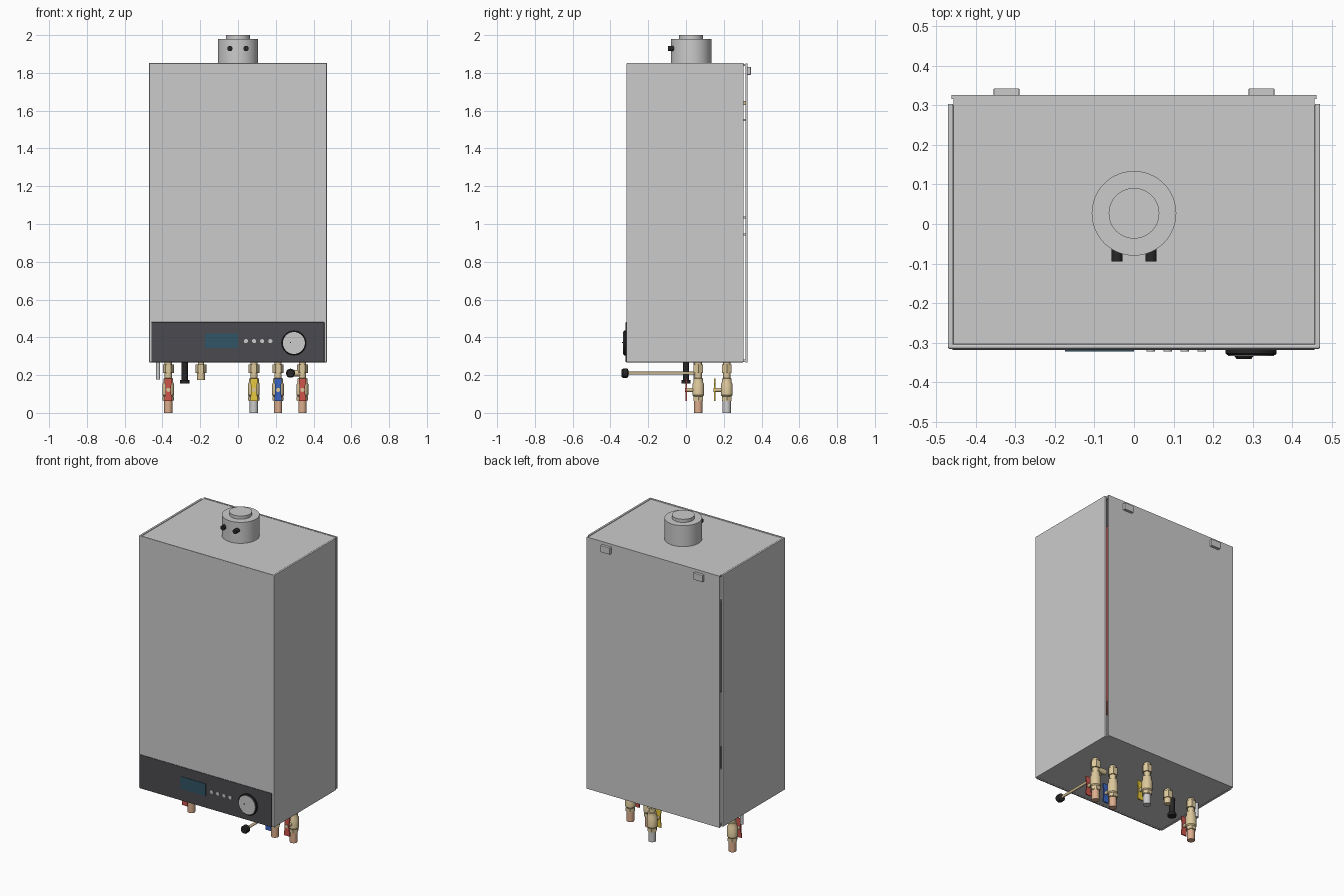
import bpy, bmesh, math
from mathutils import Vector

if "Cube" in bpy.data.objects:
    bpy.data.objects.remove(bpy.data.objects["Cube"])


def mat(name, *rgb):
    m = bpy.data.materials.new(name)
    m.diffuse_color = (*rgb, 1)
    m.use_nodes = True
    m.node_tree.nodes["Principled BSDF"].inputs["Base Color"].default_value = m.diffuse_color
    return m


DARK = mat("dark_panel", 0.07, 0.07, 0.08)
BLACK = mat("black_plastic", 0.02, 0.02, 0.02)
SCREEN = mat("screen_blue", 0.03, 0.09, 0.13)
BRASS = mat("brass", 0.72, 0.58, 0.33)
COPPER = mat("copper", 0.72, 0.42, 0.27)
RED = mat("red", 0.62, 0.09, 0.07)
BLUE = mat("blue", 0.04, 0.13, 0.55)
YELLOW = mat("yellow", 0.8, 0.58, 0.05)


def finish(name, bm, material, smooth=False):
    bmesh.ops.recalc_face_normals(bm, faces=bm.faces)
    me = bpy.data.meshes.new(name)
    bm.to_mesh(me)
    bm.free()
    ob = bpy.data.objects.new(name, me)
    bpy.context.collection.objects.link(ob)
    if material:
        me.materials.append(material)
    if smooth:
        bpy.context.view_layer.objects.active = ob
        bpy.ops.object.select_all(action='DESELECT')
        ob.select_set(True)
        bpy.ops.object.shade_smooth_by_angle(angle=math.radians(35))
    return ob


def box(name, x, y, z, material=None, bevel=0):
    """Box from (min, max) ranges."""
    bm = bmesh.new()
    bmesh.ops.create_cube(bm, size=1)
    for v in bm.verts:
        v.co = [(r[0] + r[1]) / 2 + c * (r[1] - r[0]) for r, c in zip((x, y, z), v.co)]
    ob = finish(name, bm, material)
    if bevel:
        b = ob.modifiers.new("bevel", 'BEVEL')
        b.width, b.segments = bevel, 2
    return ob


def lathe(name, base, axis, profile, material=None, sides=32):
    """Closed turned solid: profile is (radius, distance along axis)."""
    bm = bmesh.new()
    q = Vector((0, 0, 1)).rotation_difference(Vector(axis))
    rings = []
    for r, h in profile:
        rings.append([bm.verts.new(Vector(base) + q @ Vector((
            r * math.cos(2 * math.pi * i / sides), r * math.sin(2 * math.pi * i / sides), h)))
            for i in range(sides)])
    for a, b in zip(rings, rings[1:]):
        for i in range(sides):
            j = (i + 1) % sides
            bm.faces.new((a[i], a[j], b[j], b[i]))
    bm.faces.new(rings[0])
    bm.faces.new(rings[-1])
    return finish(name, bm, material, sides > 8)


def cyl(name, base, axis, r, length, material=None, sides=32):
    return lathe(name, base, axis, [(r, 0), (r, length)], material, sides)


UP, FRONT, RIGHT = (0, 0, 1), (0, -1, 0), (1, 0, 0)

# Casing: plates with an open slit at the back of each side
box("front_cover", (-0.471, 0.471), (-0.316, -0.303), (0.268, 1.852), bevel=0.005)
for s, side in ((-1, "left"), (1, "right")):
    box(side + "_side_panel", sorted((s * 0.457, s * 0.471)), (-0.312, 0.304), (0.268, 1.852), bevel=0.003)
    box(side + "_wall_hook", sorted((s * 0.29, s * 0.355)), (0.322, 0.343), (1.79, 1.832), bevel=0.002)
box("top_plate", (-0.457, 0.457), (-0.304, 0.32), (1.836, 1.848))
box("bottom_plate", (-0.457, 0.457), (-0.304, 0.32), (0.27, 0.282))
box("back_plate", (-0.462, 0.462), (0.316, 0.326), (0.268, 1.85))

# Control panel
box("control_panel", (-0.459, 0.457), (-0.319, -0.312), (0.268, 0.48), DARK, 0.002)
box("display", (-0.174, 0.0), (-0.322, -0.317), (0.343, 0.42), SCREEN)
for i in range(4):
    cyl("button_%d" % (i + 1), (0.042 + i * 0.043, -0.317, 0.38), FRONT, 0.011, 0.006)
lathe("knob_ring", (0.296, -0.317, 0.37), FRONT, [(0.065, 0), (0.065, 0.01), (0.061, 0.014)], BLACK, 48)
cyl("knob_face", (0.296, -0.328, 0.37), FRONT, 0.058, 0.006, sides=48)
box("knob_pointer", (0.276, 0.28), (-0.338, -0.331), (0.37, 0.376), BLACK)

# Flue adaptor with two test plugs
lathe("flue_adaptor", (0, 0.027, 1.846), UP, [(0.107, 0), (0.107, 0.134), (0.064, 0.134), (0.064, 0.154)], sides=48)
for s, side in ((-1, "left"), (1, "right")):
    cyl(side + "_test_plug", (s * 0.043, -0.06, 1.929), FRONT, 0.014, 0.035, BLACK, 20)


# Isolation valves: pipe tail, turned body, hex nuts, lever
def valve(name, x, y, pipe, colour):
    cyl(name + "_pipe", (x, y, 0), UP, 0.022, 0.08, pipe, 24)
    lathe(name + "_body", (x, y, 0.062), UP,
          [(0.025, 0), (0.025, 0.025), (0.031, 0.032), (0.031, 0.09), (0.026, 0.1),
           (0.026, 0.12), (0.019, 0.122), (0.019, 0.215)], BRASS, 24)
    cyl(name + "_lower_nut", (x, y, 0.066), UP, 0.03, 0.02, BRASS, 6)
    cyl(name + "_upper_nut", (x, y, 0.21), UP, 0.029, 0.045, BRASS, 6)
    cyl(name + "_stem", (x, y - 0.02, 0.122), FRONT, 0.011, 0.05, BRASS, 16)
    bm = bmesh.new()
    outline = [(-0.019, -0.06), (0.019, -0.06), (0.019, -0.035), (0.015, -0.025), (0.015, 0.025),
               (0.019, 0.035), (0.019, 0.06), (-0.019, 0.06), (-0.019, 0.035), (-0.015, 0.025),
               (-0.015, -0.025), (-0.019, -0.035)]
    face = bm.faces.new([bm.verts.new((x + u, y - 0.06, 0.122 + w)) for u, w in outline])
    new = bmesh.ops.extrude_face_region(bm, geom=[face])["geom"]
    bmesh.ops.translate(bm, verts=[v for v in new if isinstance(v, bmesh.types.BMVert)], vec=(0, -0.007, 0))
    finish(name + "_lever", bm, colour)


valve("heating_flow_valve", -0.369, 0.065, COPPER, RED)
valve("gas_valve", 0.084, 0.216, None, YELLOW)
valve("cold_water_valve", 0.212, 0.065, COPPER, BLUE)
valve("heating_return_valve", 0.341, 0.065, COPPER, RED)

# Hot water outlet stub, drain and relief pipes
lathe("outlet_stub", (-0.196, 0.065, 0.175), UP,
      [(0.02, 0), (0.02, 0.04), (0.017, 0.04), (0.017, 0.1)], BRASS, 24)
cyl("outlet_nut", (-0.196, 0.065, 0.21), UP, 0.029, 0.045, BRASS, 6)
lathe("condensate_drain", (-0.282, 0.0, 0.155), UP,
      [(0.025, 0), (0.025, 0.018), (0.017, 0.02), (0.017, 0.12)], BLACK, 24)
cyl("relief_pipe", (-0.423, 0.05, 0.178), UP, 0.011, 0.1, sides=20)

# Filling loop control rod
cyl("fill_rod", (0.278, 0.075, 0.21), FRONT, 0.008, 0.39, BRASS, 16)
cyl("fill_branch", (0.27, 0.065, 0.21), RIGHT, 0.017, 0.07, BRASS, 20)
lathe("fill_knob", (0.278, -0.304, 0.21), FRONT,
      [(0.014, 0), (0.024, 0.006), (0.024, 0.03), (0.019, 0.037)], BLACK, 24)

# Internals glimpsed through the rear slits
box("expansion_vessel", (0.08, 0.4), (0.1, 0.26), (0.55, 1.72), RED, 0.03)
for i, z in enumerate((0.945, 1.035, 1.55)):
    box("vessel_bracket_%d" % (i + 1), (0.1, 0.38), (0.25, 0.318), (z - 0.006, z + 0.006))
box("brass_bracket", (0.2, 0.24), (0.25, 0.318), (1.63, 1.652), BRASS)
box("heat_exchanger", (-0.4, 0.05), (-0.2, 0.22), (1.05, 1.65), bevel=0.02)
cyl("internal_flue", (0, 0.027, 1.64), UP, 0.06, 0.2)
cyl("pump", (-0.25, -0.05, 0.5), FRONT, 0.08, 0.15, DARK)
for x in (-0.369, -0.196):
    cyl("internal_pipe", (x, 0.065, 0.27), UP, 0.018, 0.8, COPPER, 20)
cyl("internal_gas_pipe", (0.04, 0.216, 0.28), UP, 0.018, 0.8, BRASS, 20)
